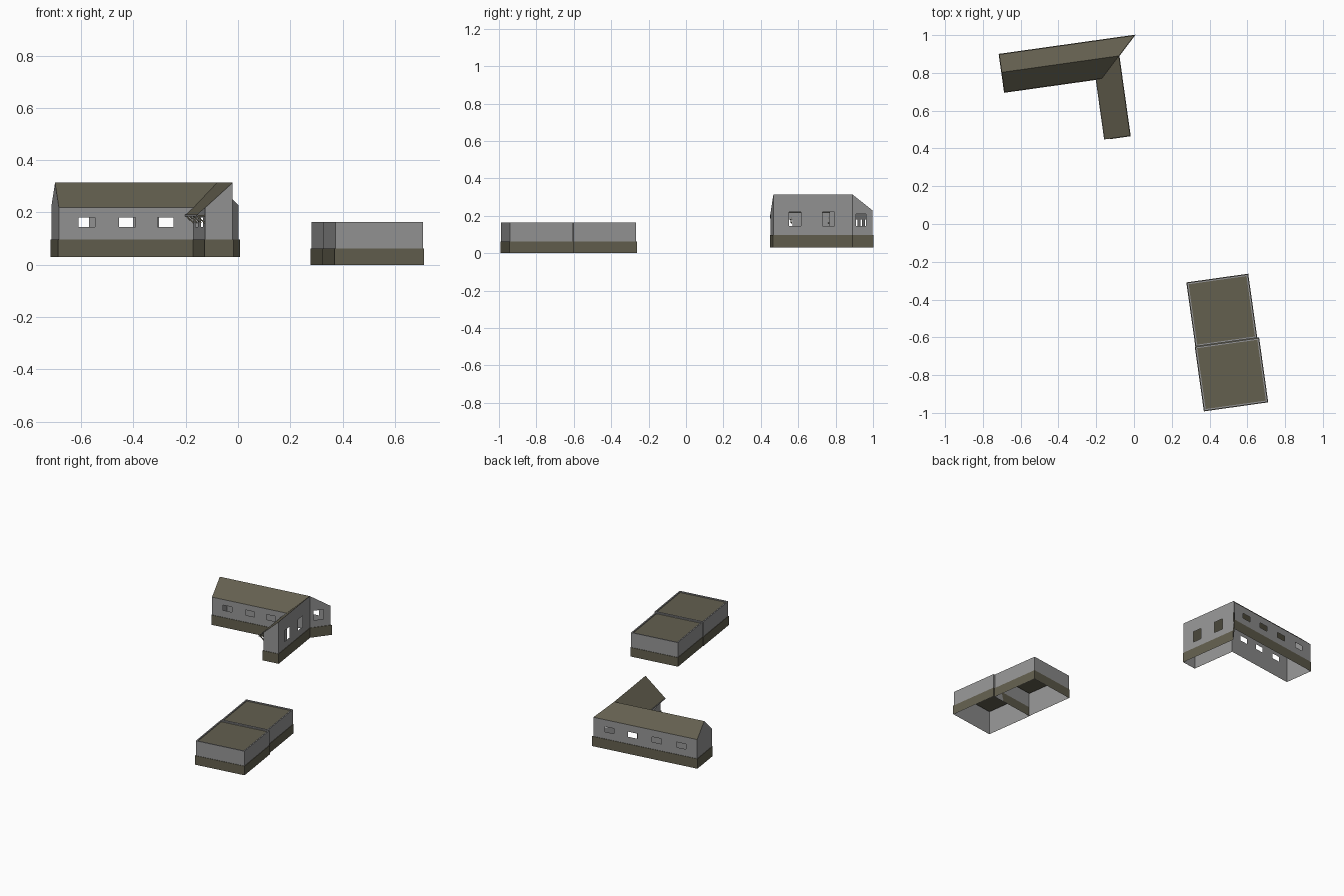
import bpy
import bmesh
from math import radians
from mathutils import Vector

cube = bpy.data.objects.get("Cube")
if cube:
    bpy.data.objects.remove(cube, do_unlink=True)


def material(name, rgb):
    m = bpy.data.materials.new(name)
    m.use_nodes = True
    colour = (*rgb, 1)
    m.diffuse_color = colour
    m.node_tree.nodes["Principled BSDF"].inputs["Base Color"].default_value = colour
    return m


GREY = material("wall grey", (0.3, 0.3, 0.3))
KHAKI = material("weathered khaki", (0.125, 0.115, 0.078))
TURN = radians(8)


def build(name, faces, mat, origin):
    """Make one object from a list of polygons given in the building's own frame."""
    bm = bmesh.new()
    for face in faces:
        bm.faces.new([bm.verts.new(p) for p in face])
    bmesh.ops.remove_doubles(bm, verts=bm.verts, dist=0.0002)
    mesh = bpy.data.meshes.new(name)
    bm.to_mesh(mesh)
    bm.free()
    mesh.materials.append(mat)
    ob = bpy.data.objects.new(name, mesh)
    ob.location = origin
    ob.rotation_euler.z = TURN
    bpy.context.collection.objects.link(ob)
    return ob


def wall(a, b, z0, z1, openings=()):
    """Flat wall from a to b; openings are (start, end, sill, head) along the wall."""
    a, b = Vector(a), Vector(b)
    length = (b - a).length
    along = (b - a) / length
    ss = sorted({0, length, *(s for o in openings for s in o[:2])})
    zs = sorted({z0, z1, *(z for o in openings for z in o[2:])})
    faces = []
    for s, t in zip(ss, ss[1:]):
        for lo, hi in zip(zs, zs[1:]):
            ms, mz = (s + t) / 2, (lo + hi) / 2
            if any(o[0] < ms < o[1] and o[2] < mz < o[3] for o in openings):
                continue
            p, q = a + along * s, a + along * t
            faces.append([(*p, lo), (*q, lo), (*q, hi), (*p, hi)])
    return faces


def offset(outline, d):
    """Mitred outward offset of a counter-clockwise outline."""
    pts = [Vector(p) for p in outline]
    result = []
    for i, p in enumerate(pts):
        e = (p - pts[i - 1]).normalized()
        f = (pts[(i + 1) % len(pts)] - p).normalized()
        n, m = Vector((e.y, -e.x)), Vector((f.y, -f.x))
        result.append(p + (n + m) * d / (1 + n.dot(m)))
    return result


def ring(inner, outer, z):
    """Flat horizontal border between two matching outlines."""
    n = len(inner)
    return [[(*outer[i], z), (*outer[(i + 1) % n], z),
             (*inner[(i + 1) % n], z), (*inner[i], z)] for i in range(n)]


def sides(outline, z0, z1):
    faces = []
    for i in range(len(outline)):
        faces += wall(outline[i - 1], outline[i], z0, z1)
    return faces


def plinth(name, outline, z0, z1, origin):
    outer = offset(outline, 0.003)
    build(name, sides(outer, z0, z1) + ring(outline, outer, z1), KHAKI, origin)


def bar(name, a, b, size, mat, origin):
    """Square timber between two points."""
    a, b = Vector(a), Vector(b)
    axis = (b - a).normalized()
    side = axis.cross(Vector((0, 0, 1))).normalized() * size / 2
    up = side.cross(axis).normalized() * size / 2
    corners = [side + up, up - side, -side - up, side - up]
    faces = [[a + c for c in corners], [b + c for c in reversed(corners)]]
    for i in range(4):
        c, d = corners[i - 1], corners[i]
        faces.append([a + d, a + c, b + c, b + d])
    build(name, faces, mat, origin)


# ---- L-shaped house ----
HOUSE = (-0.08, 0.89, 0)
W, E, B = -0.626, 0.096, 0.096      # west end, east corner, back wall
F, S, EAVE = -0.106, -0.427, -0.136  # front / inner wall, south end, porch eave
BASE, RIDGE, PITCH = 0.03, 0.314, 0.9


def roof_z(run):
    return RIDGE - PITCH * abs(run)


SILL, HEAD = 0.145, 0.18
front_windows = [(s, s + 0.063, SILL, HEAD) for s in (0.076, 0.232, 0.38)]
back_windows = [(s, s + 0.065, SILL, HEAD) for s in (0.08, 0.242, 0.408, 0.578)]
inner_windows = [(s, s + 0.06, SILL, HEAD) for s in (0.06, 0.204)]
east_windows = [(s, s + 0.066, SILL, 0.22) for s in (0.084, 0.265)]

walls = wall((W, F), (F, F), BASE, roof_z(F), front_windows)
walls += wall((F, F), (F, S), BASE, roof_z(F), inner_windows)
walls += wall((F, S), (0, S), BASE, roof_z(F))
walls += [[(F, S, roof_z(F)), (0, S, roof_z(F)), (0, S, RIDGE)]]
walls += wall((0, S), (0, 0), BASE, RIDGE, east_windows)
walls += wall((0, 0), (E, B), BASE, roof_z(B), [(0.024, 0.09, SILL, 0.21)])
walls += [[(0, 0, roof_z(B)), (E, B, roof_z(B)), (0, 0, RIDGE)]]
walls += wall((E, B), (W, B), BASE, roof_z(B), back_windows)
walls += wall((W, B), (W, F), BASE, roof_z(F))
walls += [[(W, B, roof_z(F)), (W, F, roof_z(F)), (W, 0, RIDGE), (W, B, roof_z(B))]]
build("house_walls", walls, GREY, HOUSE)

house_outline = [(W, F), (F, F), (F, S), (0, S), (0, 0), (E, B), (W, B)]
plinth("house_plinth", house_outline, BASE, 0.097, HOUSE)

# Three roof slopes meeting in a valley above the inner corner
back_slope = [(W, 0), (0, 0), (E, B), (W, B)]
front_slope = [(W, F), (F, F), (0, 0), (W, 0)]
wing_slope = [(EAVE, S), (0, S), (0, 0), (F, F), (EAVE, F)]
slopes = [[(x, y, roof_z(y)) for x, y in back_slope],
          [(x, y, roof_z(y)) for x, y in front_slope],
          [(x, y, roof_z(x)) for x, y in wing_slope]]
build("house_roof", slopes, KHAKI, HOUSE)

# Overhang with eave beam and brackets
ez = roof_z(EAVE)
bar("eave_beam", (EAVE, S, ez - 0.003), (EAVE, F, ez - 0.003), 0.006, GREY, HOUSE)
for i in range(4):
    y = S + 0.012 + i * 0.1
    bar(f"eave_strut_{i}", (F, y, 0.16), (EAVE, y, ez - 0.005), 0.005, KHAKI, HOUSE)
    bar(f"eave_arm_{i}", (F, y, ez - 0.004), (EAVE, y, ez - 0.004), 0.005, KHAKI, HOUSE)

# ---- Pair of flat-roofed blocks ----
BLOCKS = (0.37, -0.992, 0)
TOP, DECK = 0.163, 0.156


def block(name, x0, x1, y0, y1):
    outline = [Vector(p) for p in ((x0, y0), (x1, y0), (x1, y1), (x0, y1))]
    inner = offset(outline, -0.008)
    build(name + "_walls", sides(outline, 0, TOP) + ring(inner, outline, TOP)
          + sides(inner[::-1], DECK, TOP), GREY, BLOCKS)
    build(name + "_roof", [[(*p, DECK) for p in inner]], KHAKI, BLOCKS)
    plinth(name + "_plinth", outline, 0, 0.062, BLOCKS)


block("front_block", 0.003, 0.341, 0.003, 0.344)
block("back_block", 0.006, 0.331, 0.347, 0.686)
